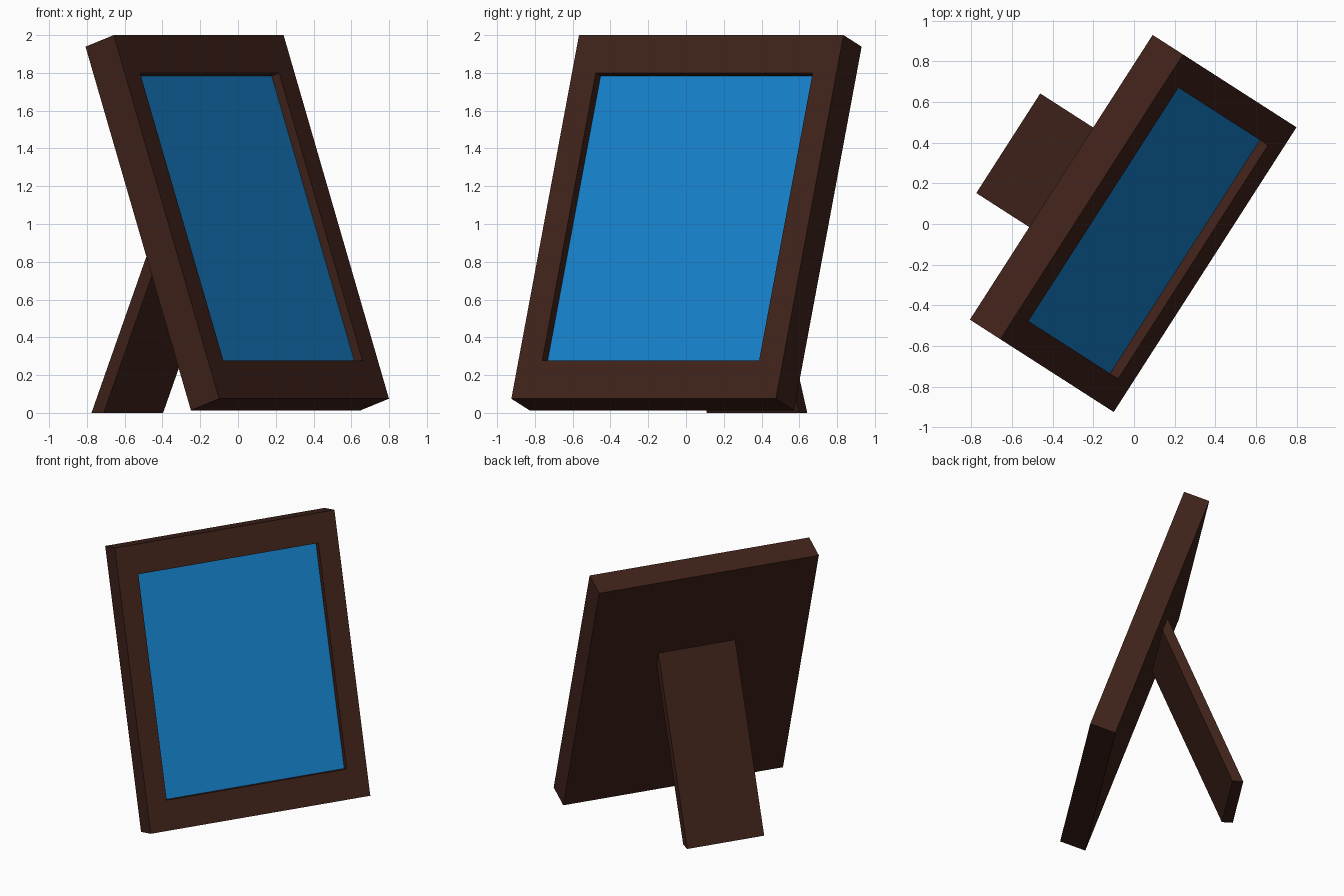
import bpy, bmesh, math
from mathutils import Matrix, Vector

if "Cube" in bpy.data.objects:
    bpy.data.objects.remove(bpy.data.objects["Cube"])

YAW = math.radians(57.3)     # direction of the frame's width in plan
TILT = math.radians(19)      # backward lean of the frame

U = Vector((math.cos(YAW), math.sin(YAW), 0))      # across the frame
Q = Vector((-math.sin(YAW), math.cos(YAW), 0))     # horizontally to the rear
Z = Vector((0, 0, 1))
V = Q * math.sin(TILT) + Z * math.cos(TILT)        # up the leaning frame
N = U.cross(V)                                     # out of the picture


def basis(a, b, c, origin):
    return Matrix.Translation(origin) @ Matrix((a, b, c)).transposed().to_4x4()


def material(name, color):
    m = bpy.data.materials.new(name)
    m.diffuse_color = (*color, 1)
    m.use_nodes = True
    m.node_tree.nodes["Principled BSDF"].inputs["Base Color"].default_value = m.diffuse_color
    return m


def loft(name, loops, matrix, mat):
    """Join matching closed loops with quads and cap both ends."""
    bm = bmesh.new()
    rings = [[bm.verts.new(p) for p in loop] for loop in loops]
    for r, s in zip(rings, rings[1:]):
        n = len(r)
        for i in range(n):
            bm.faces.new((r[i], r[(i + 1) % n], s[(i + 1) % n], s[i]))
    bm.faces.new(rings[0])
    bm.faces.new(rings[-1])
    bmesh.ops.recalc_face_normals(bm, faces=bm.faces)
    me = bpy.data.meshes.new(name)
    bm.to_mesh(me)
    bm.free()
    me.materials.append(mat)
    ob = bpy.data.objects.new(name, me)
    ob.matrix_world = matrix
    bpy.context.collection.objects.link(ob)
    return ob


def rect(half_w, y0, y1, z):
    return [(-half_w, y0, z), (half_w, y0, z), (half_w, y1, z), (-half_w, y1, z)]


wood = material("dark_wood", (0.05, 0.016, 0.01))
blue = material("picture_blue", (0.008, 0.22, 0.6))

W, H, T = 0.832, 2.036, 0.188          # frame half width, height, thickness
IW, Y0, Y1 = 0.682, 0.215, 1.824       # opening
lean = basis(U, V, N, Q * -0.4155 + Z * 0.075)

# Frame with solid back and recessed front
loft("frame", [rect(W, 0, H, -T), rect(W, 0, H, 0),
               rect(IW, Y0, Y1, 0), rect(IW, Y0, Y1, -0.07)], lean, wood)

# Picture panel inside the recess
loft("picture", [rect(IW, Y0, Y1, -0.07), rect(IW, Y0, Y1, -0.05)], lean, blue)

# Rear support leg: side profile (rearward, height), top buried in the frame back
profile = [(0.735, 0), (0.194, 1.297), (0.149, 1.22), (0.658, 0)]
loft("support_leg", [[(x, q, z) for q, z in profile] for x in (-0.291, 0.291)],
     basis(U, Q, Z, Vector((0, 0, 0))), wood)
